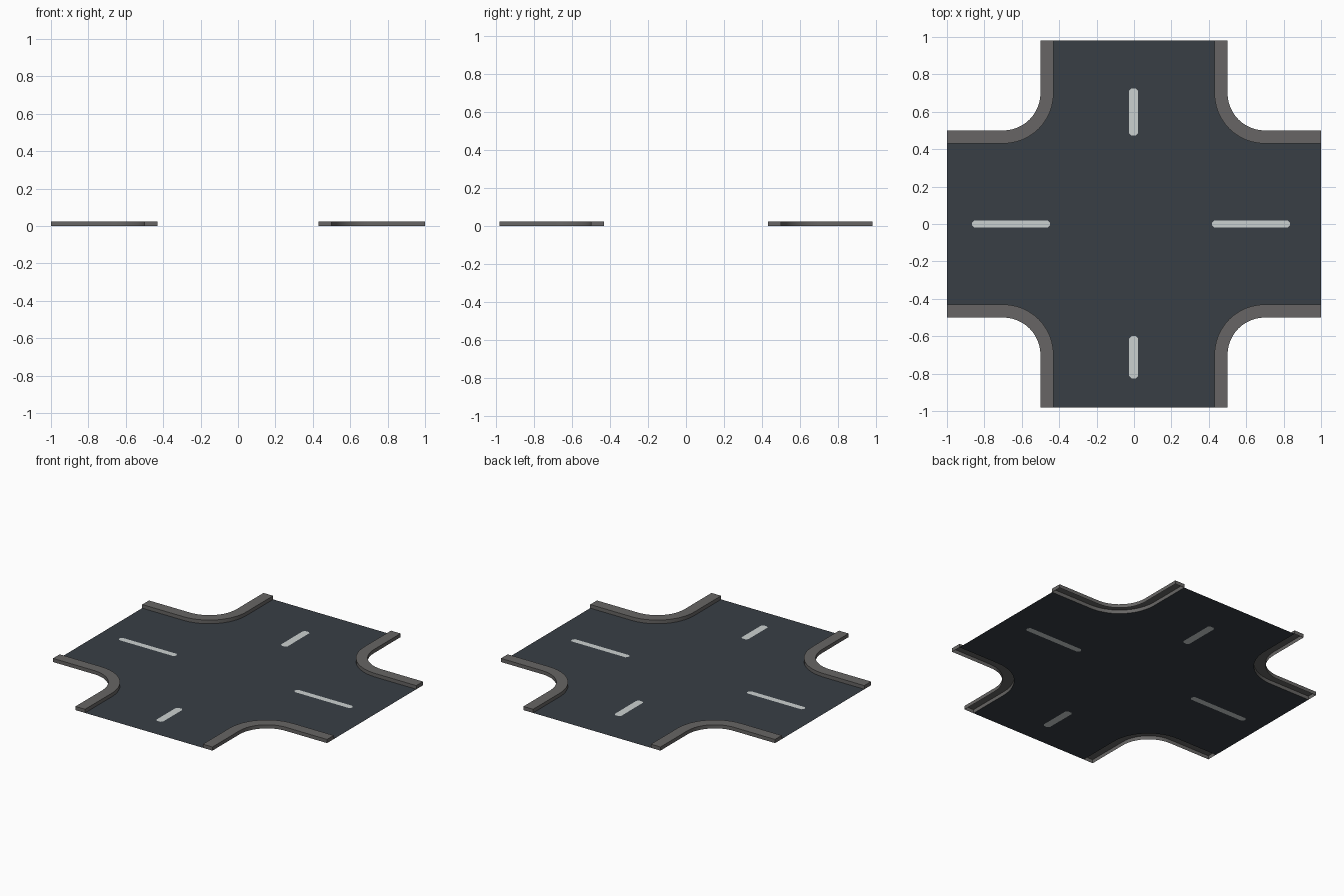
import bpy, bmesh, math

if "Cube" in bpy.data.objects:
    bpy.data.objects.remove(bpy.data.objects["Cube"])

HALF_X, HALF_Y = 1.0, 0.98      # ends of the four arms
OUTER, INNER = 0.5, 0.43        # outer and inner edge of the kerb
ARC = 0.7                       # centre of each corner arc
HEIGHT = 0.024
STEPS = 12


def material(name, rgb):
    m = bpy.data.materials.new(name)
    m.diffuse_color = (*rgb, 1)
    m.use_nodes = True
    m.node_tree.nodes["Principled BSDF"].inputs["Base Color"].default_value = m.diffuse_color
    return m


asphalt = material("dark asphalt", (0.040, 0.049, 0.060))
concrete = material("grey concrete", (0.135, 0.131, 0.128))
paint = material("white paint", (0.60, 0.64, 0.63))


def finish(bm, name, mat, smooth=False):
    """Orient the open shell upward and make it an object."""
    bmesh.ops.recalc_face_normals(bm, faces=bm.faces)
    bm.normal_update()
    if max(bm.faces, key=lambda f: abs(f.normal.z)).normal.z < 0:
        bmesh.ops.reverse_faces(bm, faces=bm.faces)
    mesh = bpy.data.meshes.new(name)
    bm.to_mesh(mesh)
    bm.free()
    mesh.materials.append(mat)
    ob = bpy.data.objects.new(name, mesh)
    bpy.context.collection.objects.link(ob)
    if smooth:
        bpy.ops.object.select_all(action='DESELECT')
        ob.select_set(True)
        bpy.context.view_layer.objects.active = ob
        bpy.ops.object.shade_smooth_by_angle(angle=math.radians(30))
    return ob


def corner(edge, sx, sy):
    """Path from the y arm round the corner arc to the x arm."""
    r = ARC - edge
    pts = [(edge, HALF_Y)]
    for i in range(STEPS + 1):
        a = math.pi + math.pi / 2 * i / STEPS
        pts.append((ARC + r * math.cos(a), ARC + r * math.sin(a)))
    pts.append((HALF_X, edge))
    return [(sx * x, sy * y) for x, y in pts]


def dash(x0, x1, y0, y1, c=0.012):
    """Painted dash with clipped corners."""
    return [(x0 + c, y0), (x1 - c, y0), (x1, y0 + c), (x1, y1 - c),
            (x1 - c, y1), (x0 + c, y1), (x0, y1 - c), (x0, y0 + c)]


dashes = {
    "lane_dash_back": dash(-0.026, 0.022, 0.473, 0.724),
    "lane_dash_front": dash(-0.026, 0.022, -0.825, -0.60),
    "lane_dash_left": dash(-0.865, -0.45, -0.019, 0.019),
    "lane_dash_right": dash(0.417, 0.833, -0.019, 0.019),
}

# Road sheet with openings for the painted dashes
outline = (corner(INNER, 1, 1) + corner(INNER, 1, -1)[::-1]
           + corner(INNER, -1, -1) + corner(INNER, -1, 1)[::-1])
bm = bmesh.new()
for loop in [outline, *dashes.values()]:
    vs = [bm.verts.new((x, y, 0)) for x, y in loop]
    for a, b in zip(vs, vs[1:] + vs[:1]):
        bm.edges.new((a, b))
bmesh.ops.triangle_fill(bm, use_beauty=True, edges=bm.edges[:], normal=(0, 0, 1))
finish(bm, "road_surface", asphalt)

# Painted dashes filling those openings
for name, loop in dashes.items():
    bm = bmesh.new()
    bm.faces.new([bm.verts.new((x, y, 0)) for x, y in loop])
    finish(bm, name, paint)

# Kerbs: channels open underneath, closed at the ends
for sx, sy, name in [(1, 1, "kerb_back_right"), (-1, 1, "kerb_back_left"),
                     (1, -1, "kerb_front_right"), (-1, -1, "kerb_front_left")]:
    bm = bmesh.new()
    rows = []
    for (ix, iy), (ox, oy) in zip(corner(INNER, sx, sy), corner(OUTER, sx, sy)):
        rows.append([bm.verts.new(p) for p in
                     [(ix, iy, 0), (ix, iy, HEIGHT), (ox, oy, HEIGHT), (ox, oy, 0)]])
    for a, b in zip(rows, rows[1:]):
        for k in range(3):
            bm.faces.new((a[k], a[k + 1], b[k + 1], b[k]))
    bm.faces.new(rows[0])
    bm.faces.new(rows[-1])
    finish(bm, name, concrete, smooth=True)
